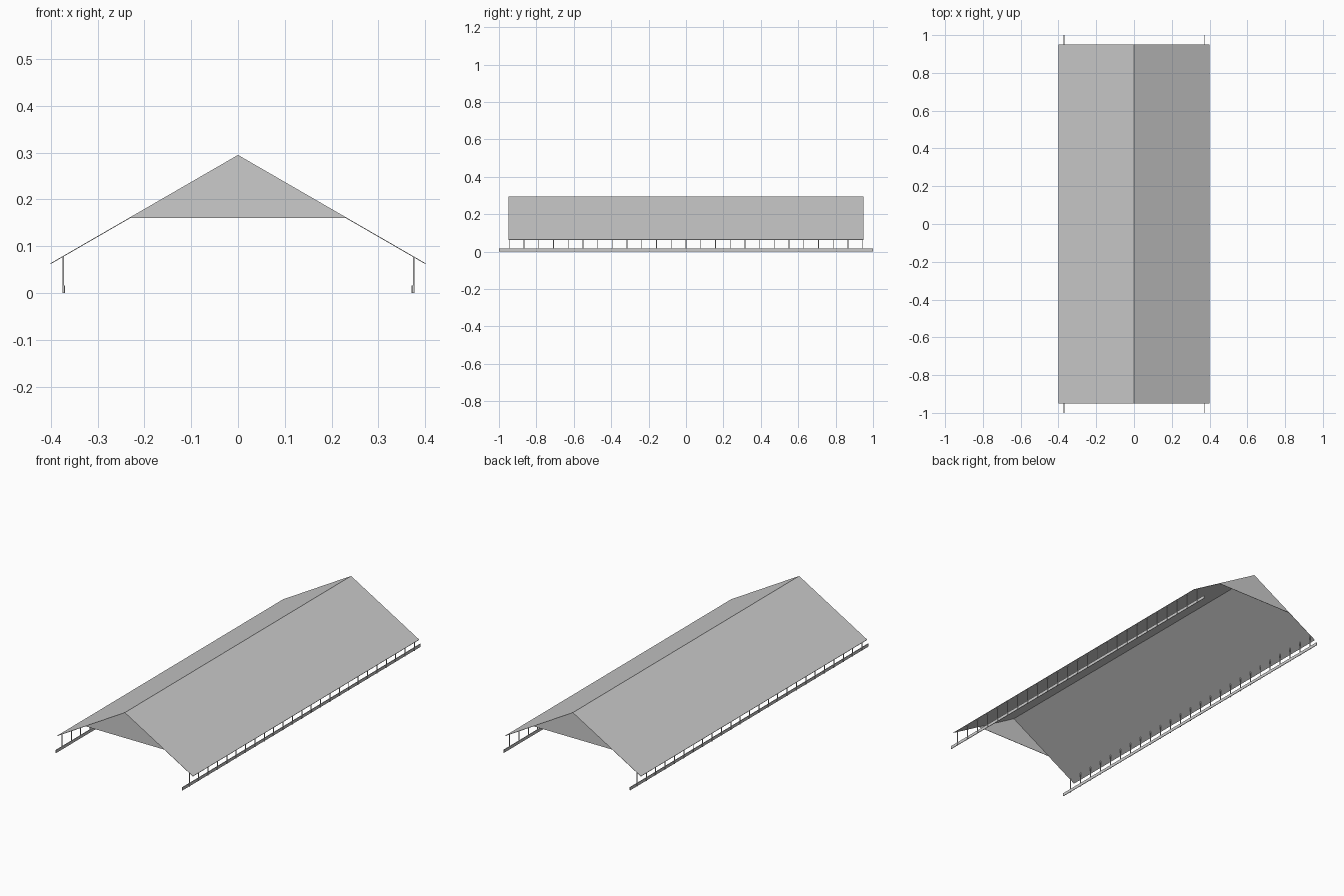
import bpy

if "Cube" in bpy.data.objects:
    bpy.data.objects.remove(bpy.data.objects["Cube"])

HALF_W, HALF_L = 0.40, 0.95      # roof half width and half length
EAVE, RIDGE = 0.064, 0.295       # roof heights
SLOPE = (RIDGE - EAVE) / HALF_W
THICK = 0.002


def add_mesh(name, verts, faces):
    mesh = bpy.data.meshes.new(name)
    mesh.from_pydata(verts, [], faces)
    obj = bpy.data.objects.new(name, mesh)
    bpy.context.collection.objects.link(obj)
    return obj


def prism(name, profile, y0, y1):
    """Extrude an (x, z) profile along y."""
    n = len(profile)
    verts = [(x, y, z) for y in (y0, y1) for x, z in profile]
    faces = [tuple(range(n)), tuple(range(2 * n - 1, n - 1, -1))]
    faces += [(i, i + n, (i + 1) % n + n, (i + 1) % n) for i in range(n)]
    return add_mesh(name, verts, faces)


def rect(x0, x1, z0, z1):
    return [(x0, z0), (x1, z0), (x1, z1), (x0, z1)]


# Thin folded roof sheet, open underneath
prism("roof", [(-HALF_W, EAVE), (0, RIDGE), (HALF_W, EAVE),
               (HALF_W, EAVE - THICK), (0, RIDGE - THICK), (-HALF_W, EAVE - THICK)],
      -HALF_L, HALF_L)

# Triangular gable panels closing the upper part of both ends
gable_z = 0.16
gable_x = (RIDGE - gable_z) / SLOPE
for name, y in (("front_gable", -HALF_L), ("back_gable", HALF_L)):
    inner = y * (1 - THICK / HALF_L)
    prism(name, [(-gable_x, gable_z), (gable_x, gable_z), (0, RIDGE)],
          min(y, inner), max(y, inner))

# Long base rails with a row of posts up to the roof on each side
POSTS, POST_SPAN = 25, 0.945
for side, post_x, rail_x in (("left", -0.3735, -0.3705), ("right", 0.3755, 0.3725)):
    prism(side + "_base_rail", rect(rail_x - 0.0015, rail_x + 0.0015, 0, 0.016), -1, 1)
    top = RIDGE - SLOPE * abs(post_x) - THICK / 2
    for i in range(POSTS):
        y = -POST_SPAN + 2 * POST_SPAN * i / (POSTS - 1)
        prism(f"{side}_post_{i + 1}", rect(post_x - 0.0015, post_x + 0.0015, 0, top),
              y - 0.002, y + 0.002)
